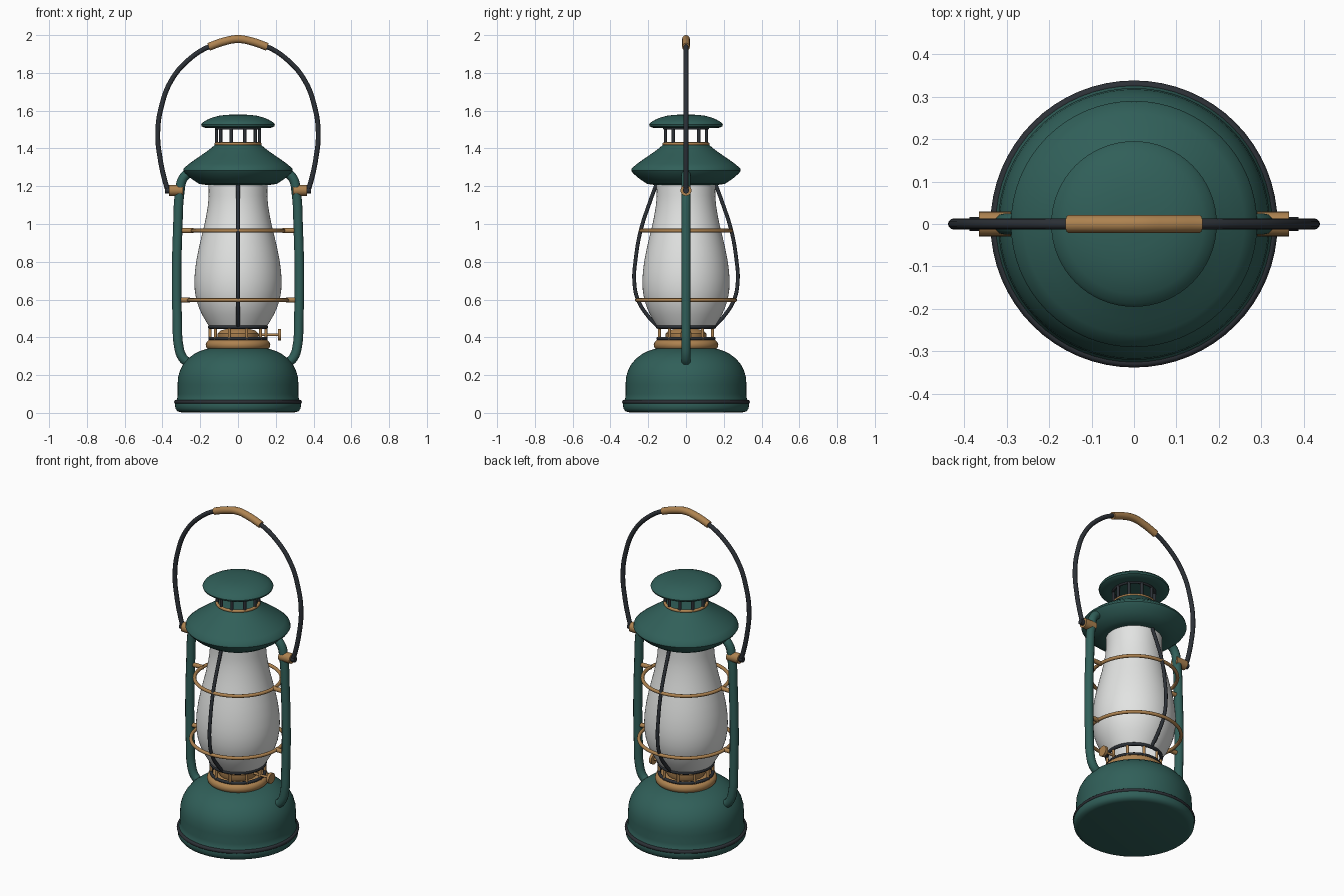
import bpy, math
from mathutils import Vector

if "Cube" in bpy.data.objects:
    bpy.data.objects.remove(bpy.data.objects["Cube"])


def mat(name, rgb):
    m = bpy.data.materials.new(name)
    m.diffuse_color = (*rgb, 1)
    m.use_nodes = True
    m.node_tree.nodes["Principled BSDF"].inputs["Base Color"].default_value = m.diffuse_color
    return m


GREEN = mat("green enamel", (0.03, 0.115, 0.1))
BRASS = mat("brass", (0.42, 0.225, 0.08))
DARK = mat("dark iron", (0.025, 0.03, 0.037))
GLASS = mat("frosted glass", (0.76, 0.77, 0.76))


def finish(ob, name, m, angle=40):
    ob.name = name
    ob.data.materials.clear()
    ob.data.materials.append(m)
    bpy.ops.object.select_all(action='DESELECT')
    ob.select_set(True)
    bpy.context.view_layer.objects.active = ob
    bpy.ops.object.shade_smooth_by_angle(angle=math.radians(angle))
    return ob


def lathe(name, profile, m, n=64):
    """Revolve (radius, z) points, listed bottom to top, around z."""
    verts, rows, faces = [], [], []
    for r, z in profile:
        if r == 0:
            rows.append([len(verts)] * n)
            verts.append((0, 0, z))
        else:
            rows.append(list(range(len(verts), len(verts) + n)))
            verts += [(r * math.cos(2 * math.pi * i / n), r * math.sin(2 * math.pi * i / n), z)
                      for i in range(n)]
    for a, b in zip(rows, rows[1:]):
        for i in range(n):
            j = (i + 1) % n
            faces.append(tuple(dict.fromkeys((a[i], a[j], b[j], b[i]))))
    me = bpy.data.meshes.new(name)
    me.from_pydata(verts, [], faces)
    ob = bpy.data.objects.new(name, me)
    bpy.context.collection.objects.link(ob)
    return finish(ob, name, m)


def tube(name, pts, radius, m):
    """Smooth round tube through the points."""
    cu = bpy.data.curves.new(name, 'CURVE')
    cu.dimensions = '3D'
    cu.bevel_depth, cu.bevel_resolution = radius, 4
    cu.use_fill_caps, cu.resolution_u = True, 8
    sp = cu.splines.new('BEZIER')
    sp.bezier_points.add(len(pts) - 1)
    for bp, p in zip(sp.bezier_points, pts):
        bp.co = p
        bp.handle_left_type = bp.handle_right_type = 'AUTO'
    ob = bpy.data.objects.new(name, cu)
    bpy.context.collection.objects.link(ob)
    bpy.ops.object.select_all(action='DESELECT')
    ob.select_set(True)
    bpy.context.view_layer.objects.active = ob
    bpy.ops.object.convert(target='MESH')
    return finish(bpy.context.object, name, m)


def rod(name, a, b, radius, m, n=24):
    a, b = Vector(a), Vector(b)
    d = b - a
    bpy.ops.mesh.primitive_cylinder_add(vertices=n, radius=radius, depth=d.length, location=(a + b) / 2,
                                        rotation=d.to_track_quat('Z', 'Y').to_euler())
    return finish(bpy.context.object, name, m)


def ring(name, r, z, minor, m):
    bpy.ops.mesh.primitive_torus_add(major_radius=r, minor_radius=minor, major_segments=64,
                                     minor_segments=12, location=(0, 0, z))
    return finish(bpy.context.object, name, m, 60)


def posts(name, r, z0, z1, radius, m, count=10):
    for i in range(count):
        x, y = r * math.cos(2 * math.pi * i / count), r * math.sin(2 * math.pi * i / count)
        rod(f"{name}_{i + 1}", (x, y, z0), (x, y, z1), radius, m, 12)


# fuel tank
lathe("fuel_tank", [(0, 0.003), (0.30, 0.003), (0.32, 0.008), (0.331, 0.022), (0.334, 0.045),
                    (0.33, 0.06), (0.322, 0.075), (0.319, 0.10), (0.32, 0.15), (0.317, 0.19),
                    (0.307, 0.225), (0.29, 0.257), (0.265, 0.287), (0.235, 0.31), (0.20, 0.328),
                    (0.165, 0.339), (0.13, 0.345), (0, 0.347)], GREEN)
ring("tank_band", 0.327, 0.058, 0.011, DARK)

# burner and gallery
lathe("burner_collar", [(0, 0.335), (0.155, 0.335), (0.167, 0.345), (0.171, 0.36), (0.167, 0.375),
                        (0.155, 0.385), (0, 0.387)], BRASS)
lathe("burner", [(0.10, 0.38), (0.108, 0.395), (0.108, 0.42), (0.09, 0.437), (0.05, 0.447),
                 (0, 0.45)], BRASS)
ring("gallery_lower_ring", 0.148, 0.393, 0.009, DARK)
ring("gallery_upper_ring", 0.15, 0.455, 0.010, DARK)
posts("gallery_post", 0.148, 0.385, 0.455, 0.008, BRASS)
rod("wick_shaft", (0.09, 0, 0.413), (0.22, 0, 0.413), 0.007, BRASS)
rod("wick_knob", (0.212, 0, 0.413), (0.228, 0, 0.413), 0.031, BRASS)

# glass globe
lathe("glass_globe", [(0.148, 0.45), (0.165, 0.477), (0.19, 0.52), (0.208, 0.56), (0.221, 0.60),
                      (0.229, 0.65), (0.231, 0.70), (0.228, 0.75), (0.22, 0.81), (0.208, 0.87),
                      (0.194, 0.93), (0.179, 0.99), (0.167, 1.05), (0.159, 1.10), (0.155, 1.15),
                      (0.156, 1.22)], GLASS)

# hood, vent and cap
lathe("hood", [(0, 1.207), (0.17, 1.207), (0.205, 1.212), (0.245, 1.238), (0.28, 1.268),
               (0.29, 1.283), (0.287, 1.295), (0.26, 1.318), (0.225, 1.343), (0.19, 1.367),
               (0.16, 1.388), (0.138, 1.405), (0.122, 1.42), (0, 1.422)], GREEN)
ring("vent_lower_ring", 0.116, 1.424, 0.009, BRASS)
posts("vent_post", 0.114, 1.41, 1.52, 0.009, DARK)
ring("vent_upper_ring", 0.114, 1.508, 0.009, DARK)
lathe("chimney_cap", [(0, 1.507), (0.15, 1.507), (0.18, 1.51), (0.192, 1.517), (0.195, 1.526),
                      (0.188, 1.537), (0.165, 1.551), (0.135, 1.564), (0.10, 1.573),
                      (0.06, 1.578), (0, 1.58)], GREEN)

# guard rings
ring("lower_guard_ring", 0.26, 0.597, 0.010, BRASS)
ring("upper_guard_ring", 0.24, 0.965, 0.010, BRASS)

# front and back guard wires
for s, side in ((-1, "front"), (1, "back")):
    tube(side + "_guard_wire", [(0, s * y, z) for y, z in (
        (0.145, 0.455), (0.195, 0.505), (0.255, 0.60), (0.274, 0.70), (0.267, 0.81),
        (0.24, 0.965), (0.19, 1.12), (0.155, 1.215))], 0.010, DARK)

# side tubes, stubs and handle pivots
for s, side in ((-1, "left"), (1, "right")):
    tube(side + "_side_tube", [(s * x, 0, z) for x, z in (
        (0.265, 0.265), (0.295, 0.295), (0.315, 0.36), (0.321, 0.48), (0.325, 0.72),
        (0.319, 0.97), (0.308, 1.17), (0.292, 1.24), (0.25, 1.28))], 0.025, GREEN)
    for z, r in ((0.597, 0.255), (0.965, 0.235)):
        rod(f"{side}_guard_stub", (s * r, 0, z), (s * 0.315, 0, z), 0.013, BRASS)
    rod(side + "_pivot", (s * 0.29, 0, 1.178), (s * 0.365, 0, 1.178), 0.029, BRASS)
    rod(side + "_pivot_pin", (s * 0.36, 0, 1.178), (s * 0.387, 0, 1.178), 0.016, DARK)

# carrying handle with grip
half = [(0.372, 1.178), (0.39, 1.24), (0.412, 1.345), (0.425, 1.475), (0.406, 1.62),
        (0.35, 1.765), (0.258, 1.872), (0.15, 1.94)]
path = [(-x, 0, z) for x, z in half] + [(0, 0, 1.978)] + [(x, 0, z) for x, z in reversed(half)]
tube("handle", path, 0.013, DARK)
tube("handle_grip", [(-0.155, 0, 1.938), (-0.075, 0, 1.966), (0, 0, 1.979), (0.075, 0, 1.966),
                     (0.155, 0, 1.938)], 0.021, BRASS)
